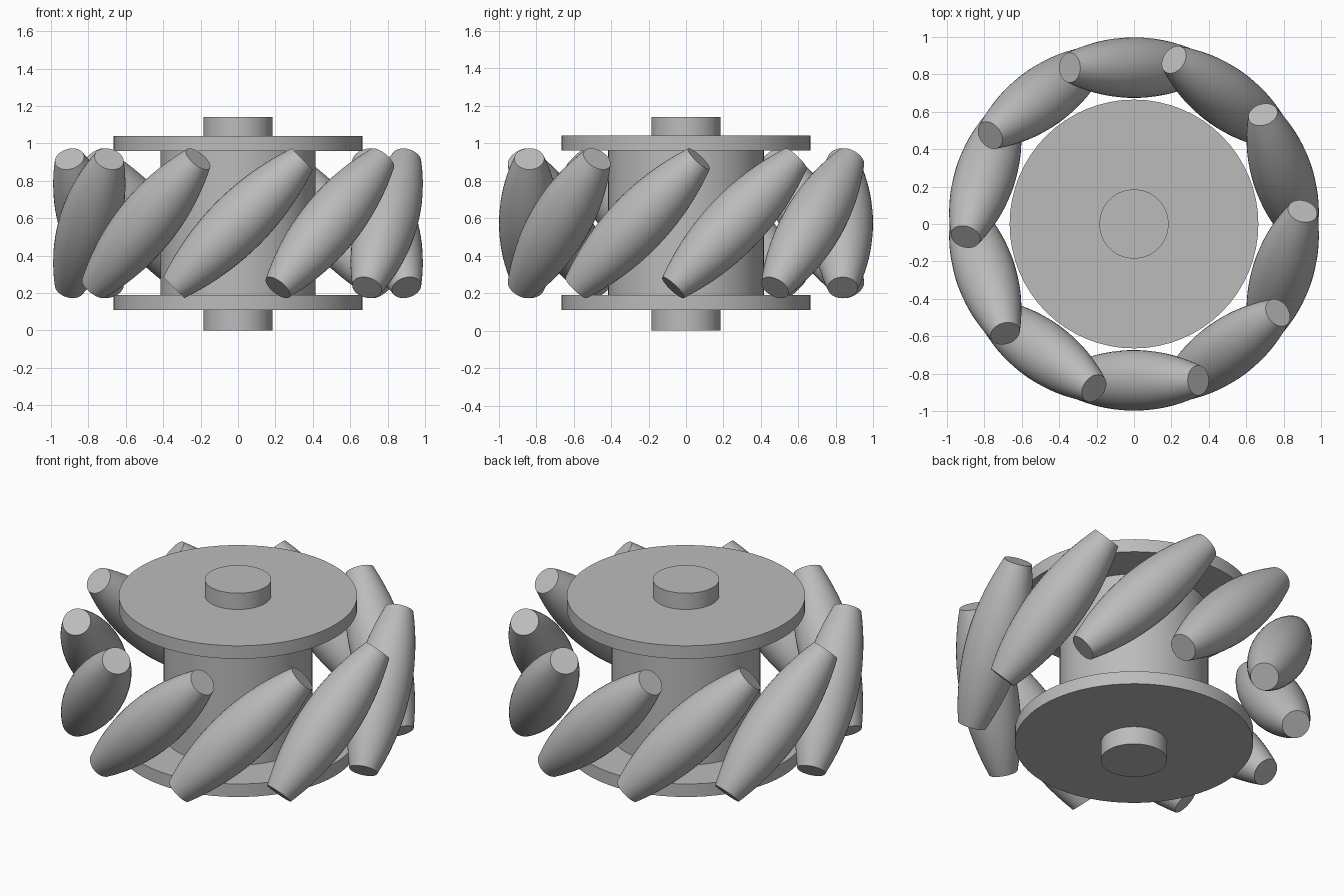
import bpy, math

if "Cube" in bpy.data.objects:
    bpy.data.objects.remove(bpy.data.objects["Cube"])

grey = bpy.data.materials.new("plain grey")
grey.diffuse_color = (0.5, 0.5, 0.5, 1)
grey.use_nodes = True
grey.node_tree.nodes["Principled BSDF"].inputs["Base Color"].default_value = grey.diffuse_color


def lathe(name, profile, sides):
    """Spin (radius, z) points around z and cap both ends."""
    verts, faces = [], []
    for r, z in profile:
        for i in range(sides):
            a = 2 * math.pi * i / sides
            verts.append((r * math.cos(a), r * math.sin(a), z))
    for k in range(len(profile) - 1):
        for i in range(sides):
            j = (i + 1) % sides
            faces.append((k * sides + i, k * sides + j,
                          (k + 1) * sides + j, (k + 1) * sides + i))
    last = (len(profile) - 1) * sides
    faces.append(tuple(reversed(range(sides))))
    faces.append(tuple(range(last, last + sides)))
    mesh = bpy.data.meshes.new(name)
    mesh.from_pydata(verts, [], faces)
    mesh.materials.append(grey)
    obj = bpy.data.objects.new(name, mesh)
    bpy.context.collection.objects.link(obj)
    return obj


# Hub: axle stubs, two flanges and the drum between them
lathe("hub", [(0.185, 0), (0.185, 0.11), (0.665, 0.11), (0.665, 0.19),
              (0.415, 0.19), (0.415, 0.96), (0.665, 0.96), (0.665, 1.04),
              (0.185, 1.04), (0.185, 1.14)], 64)

# Ten barrel rollers, tilted 45 degrees around the rim
HALF, MID_R, END_R, RING, COUNT = 0.486, 0.162, 0.08, 0.836, 10
steps = [i / 10 for i in range(-10, 11)]
barrel = [(MID_R - (MID_R - END_R) * t * t, HALF * t) for t in steps]
for k in range(COUNT):
    turn = 2 * math.pi * k / COUNT
    roller = lathe(f"roller_{k + 1}", barrel, 40)
    roller.rotation_euler = (0, math.radians(45), turn)
    roller.location = (RING * math.sin(turn), -RING * math.cos(turn), 0.573)

# Smooth shading with crisp rims
bpy.ops.object.select_all(action='SELECT')
bpy.context.view_layer.objects.active = bpy.data.objects["hub"]
bpy.ops.object.shade_smooth_by_angle(angle=math.radians(30))
